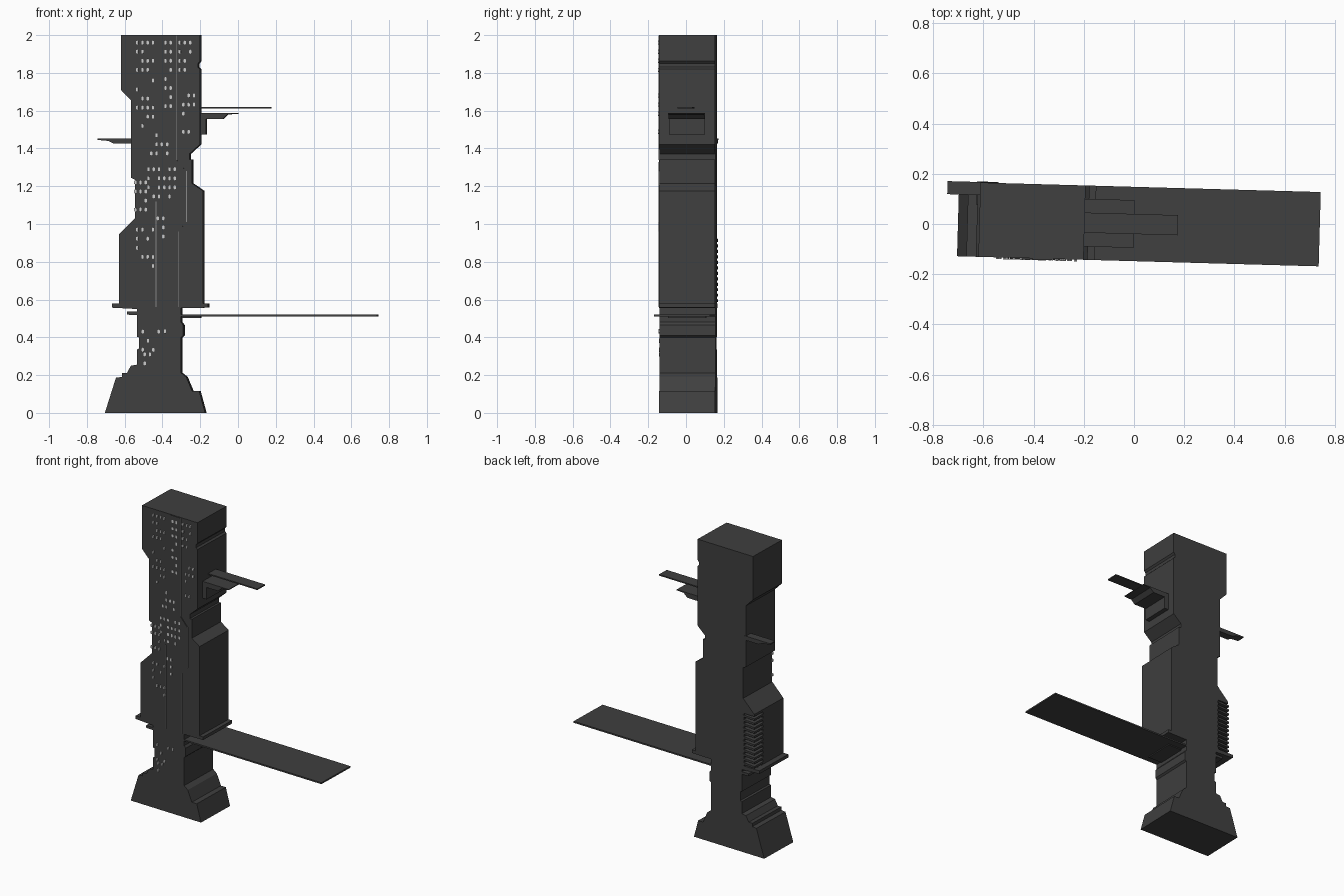
import bpy, bmesh, math, random
from mathutils import Matrix

if "Cube" in bpy.data.objects:
    bpy.data.objects.remove(bpy.data.objects["Cube"])

random.seed(4)
TURN = Matrix.Rotation(math.radians(-1.6), 4, 'Z')   # whole tower is slightly turned
D = 0.148                                            # half depth


def material(name, v):
    m = bpy.data.materials.new(name)
    m.diffuse_color = (v, v, v, 1)
    m.use_nodes = True
    m.node_tree.nodes["Principled BSDF"].inputs["Base Color"].default_value = m.diffuse_color
    return m


DARK = material("dark_wall", 0.05)
LIGHT = material("window_light", 0.6)
SEAM = material("seam_grey", 0.25)


def prisms(name, shapes, mat=DARK):
    """Extrude each (xz outline, y0, y1) along y into one object."""
    bm = bmesh.new()
    for pts, y0, y1 in shapes:
        face = bm.faces.new([bm.verts.new((x, y0, z)) for x, z in pts])
        ext = bmesh.ops.extrude_face_region(bm, geom=[face], use_keep_orig=True)
        moved = [g for g in ext["geom"] if isinstance(g, bmesh.types.BMVert)]
        bmesh.ops.translate(bm, verts=moved, vec=(0, y1 - y0, 0))
    bmesh.ops.recalc_face_normals(bm, faces=bm.faces)
    me = bpy.data.meshes.new(name)
    bm.to_mesh(me)
    bm.free()
    me.transform(TURN)
    me.materials.append(mat)
    ob = bpy.data.objects.new(name, me)
    bpy.context.collection.objects.link(ob)
    return ob


def rect(x0, x1, z0, z1):
    return [(x0, z0), (x1, z0), (x1, z1), (x0, z1)]


# Tower body silhouette, left side going down then right side going up
left = [(-.62, 2), (-.62, 1.71), (-.567, 1.655), (-.567, 1.245), (-.546, 1.235),
        (-.546, 1.03), (-.63, .945), (-.63, .578), (-.668, .578), (-.668, .557),
        (-.536, .55), (-.536, .536), (-.588, .536), (-.588, .52), (-.536, .518),
        (-.536, .403), (-.525, .4), (-.525, .34), (-.536, .335), (-.536, .255),
        (-.567, .25), (-.588, .212), (-.615, .212), (-.615, .19), (-.646, .187), (-.705, 0)]
right = [(-.166, 0), (-.198, .117), (-.235, .117), (-.266, .19), (-.293, .212),
         (-.293, .4), (-.282, .41), (-.282, .465), (-.293, .48), (-.293, .555),
         (-.15, .557), (-.15, .578), (-.177, .578), (-.177, 1.175), (-.235, 1.215),
         (-.235, 1.342), (-.25, 1.342), (-.25, 1.37), (-.193, 1.422), (-.193, 1.82),
         (-.203, 1.83), (-.203, 1.85), (-.193, 1.862), (-.193, 2)]
body = prisms("tower_body", [([(x + .004, z) for x, z in left] +
                              [(x - .004, z) for x, z in right], -D, D)])

# Corner notch at the back left, filled by louvres
cutter = prisms("notch_cutter", [(rect(-.72, -.55, .5785, .93), D - .09, D + .1)])
cutter.hide_render = True
mod = body.modifiers.new("notch", 'BOOLEAN')
mod.operation, mod.object, mod.solver = 'DIFFERENCE', cutter, 'EXACT'
bpy.context.view_layer.objects.active = body
bpy.ops.object.modifier_apply(modifier="notch")
bpy.data.objects.remove(cutter)
slats = []
for i in range(12):
    z = .59 + i * .029
    slats.append(([(-.545, z), (-.63, z - .004), (-.63, z + .009), (-.545, z + .013)],
                  D - .09, D + .004))
prisms("corner_louvres", slats)

# Raised centre panel with zigzag edges on the front, and its seams
panel = [(-.4, 1.998), (-.4, 1.53), (-.49, 1.42), (-.49, 1.23), (-.432, 1.14), (-.432, .56),
         (-.312, .56), (-.312, .96), (-.27, 1.01), (-.27, 1.28), (-.322, 1.34), (-.322, 1.998)]
prisms("front_panel", [(panel, -D - .005, -D + .01)])
prisms("panel_seams", [(rect(x, x + .004, a, b), -D - .006, -D + .01) for x, a, b in
                       [(-.322, 1.34, 1.998), (-.27, 1.01, 1.28),
                        (-.432, .56, 1.12), (-.312, .56, .96)]], SEAM)

# Long boarding ramp with its bracket
prisms("long_ramp", [(rect(-.32, .74, .51, .52), -D, D)])
prisms("ramp_bracket", [(rect(-.32, -.195, .503, .512), -.1, .1)])

# Upper right fin and dock below it
prisms("upper_fin", [(rect(-.21, .175, 1.612, 1.62), -.04, .04)])
dock = [(-.21, 1.588), (0, 1.588), (0, 1.583), (-.053, 1.58), (-.08, 1.555),
        (-.167, 1.555), (-.167, 1.475), (-.21, 1.475)]
prisms("upper_dock", [(dock, -.095, .095)])

# Small landing shelf at the back left
shelf = [(-.747, 1.453), (-.747, 1.445), (-.69, 1.44), (-.66, 1.425), (-.55, 1.425), (-.55, 1.453)]
prisms("left_shelf", [(shelf, .098, D + .002)])

# Window clusters: first column x, columns, top z, rows
clusters = [(-.53, 4, 1.96, 4), (-.53, 4, 1.76, 6), (-.38, 2, 1.96, 5), (-.305, 3, 1.96, 4),
            (-.38, 2, 1.72, 3), (-.285, 3, 1.68, 5), (-.455, 4, 1.47, 3), (-.47, 6, 1.29, 4),
            (-.54, 3, 1.22, 4), (-.53, 4, .97, 5), (-.42, 2, .69, 2), (-.5, 5, .43, 3),
            (-.49, 3, .31, 2), (-.42, 2, 1.03, 3), (-.41, 2, .48, 2)]
panes = []
for x0, cols, top, rows in clusters:
    for r in range(rows):
        for c in range(cols):
            if random.random() < .62:
                x, z = x0 + c * .028, top - r * .048
                panes.append(([(x + s * .006, z + t) for s, t in
                               [(-1, -.007), (0, -.011), (1, -.007), (1, .007), (0, .011), (-1, .007)]],
                              -D - .007, -D + .01))
prisms("windows", panes, LIGHT)
